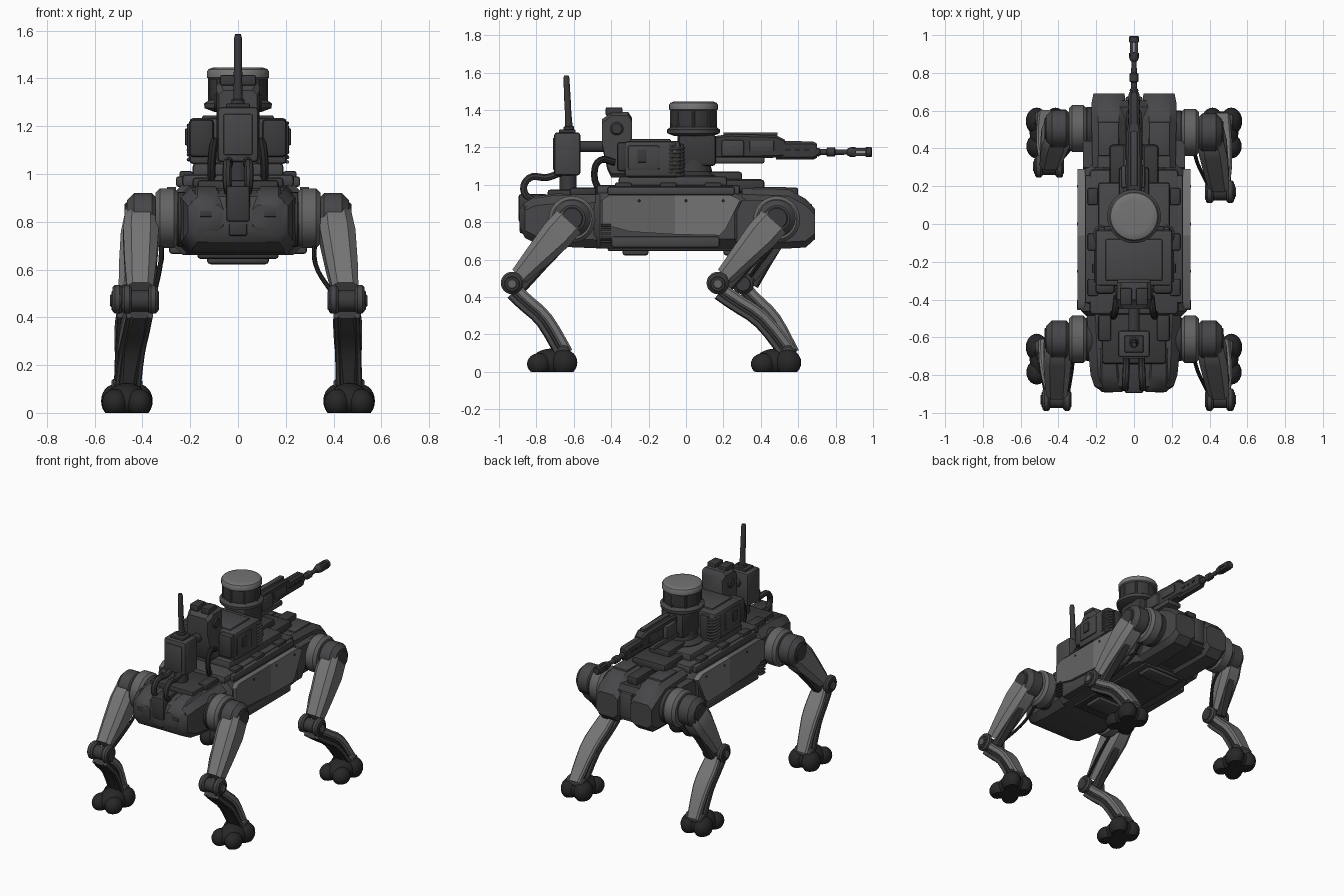
import bpy, bmesh, math
from mathutils import Vector

if "Cube" in bpy.data.objects:
    bpy.data.objects.remove(bpy.data.objects["Cube"])


def make_mat(name, v, b=1.0):
    m = bpy.data.materials.new(name)
    m.diffuse_color = (v, v, v * b, 1)
    m.use_nodes = True
    m.node_tree.nodes["Principled BSDF"].inputs["Base Color"].default_value = m.diffuse_color
    return m


LIGHT = make_mat("light_grey", 0.175)
MID = make_mat("mid_grey", 0.125)
BODY = make_mat("dark_grey", 0.062, 1.06)
DARK = make_mat("charcoal", 0.042, 1.06)
BLACK = make_mat("rubber_black", 0.02)


def finish(bm, name, mat):
    bmesh.ops.recalc_face_normals(bm, faces=bm.faces)
    for f in bm.faces:
        f.smooth = True
    for e in bm.edges:
        e.smooth = e.calc_face_angle(0) < 0.6
    me = bpy.data.meshes.new(name)
    bm.to_mesh(me)
    bm.free()
    me.materials.append(mat)
    ob = bpy.data.objects.new(name, me)
    bpy.context.collection.objects.link(ob)
    return ob


def skin(name, rings, mat):
    bm = bmesh.new()
    vs = [[bm.verts.new(p) for p in r] for r in rings]
    n = len(vs[0])
    for a, b in zip(vs, vs[1:]):
        for i in range(n):
            bm.faces.new((a[i], a[(i + 1) % n], b[(i + 1) % n], b[i]))
    bm.faces.new(vs[0])
    bm.faces.new(vs[-1])
    return finish(bm, name, mat)


def box(name, x, y, z, mat, bev=0.01):
    bm = bmesh.new()
    bmesh.ops.create_cube(bm, size=1)
    for v in bm.verts:
        v.co = [(a[0] + a[1]) / 2 + c * (a[1] - a[0]) for a, c in zip((x, y, z), v.co)]
    bmesh.ops.bevel(bm, geom=bm.edges[:], offset=bev, segments=2, profile=0.5, affect='EDGES')
    return finish(bm, name, mat)


def octagon(a0, a1, b0, b1, c):
    return [(a0 + c, b0), (a1 - c, b0), (a1, b0 + c), (a1, b1 - c),
            (a1 - c, b1), (a0 + c, b1), (a0, b1 - c), (a0, b0 + c)]


def loft(name, secs, mat):
    # sections along y: (y, x0, x1, z0, z1, chamfer)
    return skin(name, [[(a, s[0], b) for a, b in octagon(*s[1:])] for s in secs], mat)


def lathe(name, p, axis, prof, mat, seg=32):
    p, q = Vector(p), Vector(axis).to_track_quat('Z', 'Y')
    rings = [[p + q @ Vector((r * math.cos(i * math.tau / seg), r * math.sin(i * math.tau / seg), t))
              for i in range(seg)] for t, r in prof]
    return skin(name, rings, mat)


def cyl(name, p, q, r, mat, b=0.008, seg=28):
    d = Vector(q) - Vector(p)
    L = d.length
    return lathe(name, p, d, [(0, r - b), (b, r), (L - b, r), (L, r - b)], mat, seg)


def beam(name, pts, mat, off=0.0):
    # limb through (x, y, z, half width, half depth), bent in the yz plane
    rings = []
    for i, (x, y, z, w, d) in enumerate(pts):
        a, b = pts[max(i - 1, 0)], pts[min(i + 1, len(pts) - 1)]
        t = Vector((0, b[1] - a[1], b[2] - a[2])).normalized()
        n = Vector((0, -t.z, t.y))
        rings.append([Vector((x + u, y, z)) + n * (v + off) for u, v in octagon(-w, w, -d, d, min(w, d) * .45)])
    return skin(name, rings, mat)


def tube(name, pts, r, mat):
    cu = bpy.data.curves.new(name, 'CURVE')
    cu.dimensions, cu.bevel_depth, cu.bevel_resolution, cu.resolution_u = '3D', r, 2, 5
    cu.use_fill_caps = True
    sp = cu.splines.new('BEZIER')
    sp.bezier_points.add(len(pts) - 1)
    for bp, p in zip(sp.bezier_points, pts):
        bp.co = p
        bp.handle_left_type = bp.handle_right_type = 'AUTO'
    tmp = bpy.data.objects.new(name + "_path", cu)
    bpy.context.collection.objects.link(tmp)
    bpy.context.view_layer.update()
    me = bpy.data.meshes.new_from_object(tmp.evaluated_get(bpy.context.evaluated_depsgraph_get()))
    bpy.data.objects.remove(tmp)
    bm = bmesh.new()
    bm.from_mesh(me)
    return finish(bm, name, mat)


# --- torso ---
loft("rear_hull", [(-.885, -.17, .17, .76, .86, .03), (-.86, -.21, .21, .715, .905, .04), (-.80, -.23, .23, .685, .93, .04),
                   (-.70, -.24, .24, .67, .945, .045), (-.46, -.25, .25, .66, .95, .045)], BODY)
loft("main_hull", [(-.50, -.24, .24, .69, .94, .05), (-.46, -.28, .28, .66, .96, .05),
                   (.26, -.28, .28, .66, .96, .05), (.33, -.23, .23, .67, .95, .05)], BODY)
loft("front_core", [(.28, -.20, .20, .68, .96, .04), (.62, -.18, .18, .68, .93, .04),
                    (.655, -.15, .15, .70, .90, .03)], DARK)
for s, side in ((-1, "left"), (1, "right")):
    def sx(a, b):
        return tuple(sorted((a * s, b * s)))
    loft(side + "_front_shell", [(.30, *sx(.045, .22), .66, .98, .03), (.55, *sx(.045, .225), .66, .975, .035),
                                 (.64, *sx(.045, .225), .665, .925, .035), (.69, *sx(.05, .215), .71, .87, .03)], BODY)
    box(side + "_front_trim", sx(.08, .19), (.36, .54), (.965, .987), BODY, .006)
    # side armour made of two tones
    for nm, m, prof in (("rear_side_plate", MID, [(-.45, .79), (-.45, .92), (-.41, .945), (-.06, .945), (-.06, .735), (-.30, .75)]),
                        ("front_side_plate", LIGHT, [(-.06, .735), (-.06, .945), (.24, .945), (.29, .92), (.21, .76), (.18, .73)]),
                        ("wedge_side_plate", BODY, [(.23, .76), (.30, .92), (.44, .92), (.36, .76), (.32, .70), (.24, .70)])):
        x0, x1 = (.26, .298) if m != BODY else (.20, .27)
        skin(side + "_" + nm, [[(x * s, y, z) for y, z in prof] for x in (x0, x1)], m)
    box(side + "_lower_skirt", sx(.20, .288), (-.40, .18), (.665, .725), BODY, .012)
    box(side + "_deck_rail", sx(.20, .26), (-.42, .26), (.945, .99), BODY, .012)
    for i in range(5):
        box(side + "_vent", sx(.27, .301), (-.455, -.40), (.69 + i * .022, .702 + i * .022), DARK, .003)
    for y in (-.38, -.14, .10):
        box(side + "_latch", sx(.19, .245), (y, y + .09), (.97, 1.012), DARK, .008)
    for y in (-.25, 0.0, .2):
        cyl(side + "_bolt", (.29 * s, y, .915), (.303 * s, y, .915), .007, DARK, .002, 12)
    # rear armour panels
    loft(side + "_rear_panel", [(-.89, *sx(.06, .17), .77, .87, .02), (-.865, *sx(.06, .195), .73, .905, .025),
                                (-.80, *sx(.06, .20), .72, .94, .03), (-.66, *sx(.07, .20), .72, .955, .03)], BODY)
    box(side + "_rear_slot", sx(.11, .16), (-.893, -.87), (.82, .845), DARK, .003)
    box(side + "_rear_deck_lug", sx(.12, .19), (-.62, -.48), (.94, .985), DARK, .012)
box("front_nose_bar", (-.045, .045), (.60, .675), (.72, .90), BODY, .012)
box("deck_plate", (-.235, .235), (-.48, .29), (.94, 1.0), BODY, .02)
box("deck_plate_upper", (-.19, .19), (-.36, .22), (.98, 1.045), BODY, .015)
box("deck_front_hatch", (-.13, .13), (.20, .42), (.96, 1.03), DARK, .02)
box("deck_front_step", (-.08, .08), (.10, .30), (1.0, 1.07), DARK, .015)
box("deck_rear_bridge", (-.17, .17), (-.74, -.44), (.92, .975), DARK, .015)
box("deck_nose_ridge", (-.04, .04), (.38, .60), (.93, .985), DARK, .01)
box("rear_power_block", (-.05, .05), (-.895, -.74), (.80, .95), DARK, .012)
box("rear_power_foot", (-.04, .04), (-.89, -.82), (.74, .80), DARK, .012)
box("belly_pan", (-.17, .17), (-.42, .32), (.645, .68), DARK, .012)
for y0, y1 in ((-.34, -.20), (.20, .31)):
    box("belly_skid", (-.13, .13), (y0, y1), (.622, .67), BODY, .015)

# --- weapon and sensor mount ---
lathe("turret_pedestal", (0, .04, 1.0), (0, 0, 1), [(0, .14), (.05, .14), (.07, .10), (.14, .085), (.27, .085)], DARK)
box("turret_yoke", (-.085, .085), (-.04, .16), (1.10, 1.27), DARK, .02)
lathe("sensor_base", (0, .04, 1.26), (0, 0, 1), [(0, .10), (.015, .14), (.035, .142), (.05, .12)], BODY)
lathe("sensor_drum", (0, .04, 1.30), (0, 0, 1), [(0, .115), (.03, .12), (.10, .12), (.11, .11)], DARK, 40)
lathe("sensor_cap", (0, .04, 1.395), (0, 0, 1), [(0, .118), (.008, .13), (.033, .13), (.043, .124), (.049, .11), (.051, .09)], LIGHT, 40)
for i in range(8):
    a = i * math.tau / 8
    x, y = .116 * math.cos(a), .04 + .116 * math.sin(a)
    cyl("sensor_post", (x, y, 1.29), (x, y, 1.40), .009, BODY, .002, 10)

# --- gun ---
loft("gun_receiver", [(.15, -.04, .04, 1.14, 1.26, .01), (.24, -.045, .045, 1.14, 1.272, .012),
                      (.48, -.04, .04, 1.145, 1.265, .012), (.53, -.03, .03, 1.15, 1.24, .01)], DARK)
loft("gun_handguard", [(.48, -.03, .03, 1.135, 1.235, .015), (.68, -.03, .03, 1.135, 1.232, .015),
                       (.70, -.024, .024, 1.145, 1.22, .012)], DARK)
box("gun_top_rail", (-.018, .018), (.20, .49), (1.262, 1.28), BODY, .004)
box("gun_cradle", (-.055, .055), (.10, .42), (1.115, 1.15), BODY, .01)
box("gun_feed_block", (-.07, .06), (.19, .31), (1.15, 1.24), BODY, .012)
for s in (-1, 1):
    for i in range(3):
        y = .53 + i * .05
        box("gun_slot", tuple(sorted((.025 * s, .033 * s))), (y, y + .03), (1.18, 1.195), BLACK, .002)
    box("gun_side_panel", tuple(sorted((.04 * s, .048 * s))), (.34, .47), (1.18, 1.235), BODY, .003)
lathe("gun_barrel", (0, .68, 1.175), (0, 1, 0), [(0, .02), (.03, .023), (.04, .016), (.07, .016), (.075, .024),
      (.115, .024), (.12, .015), (.18, .014), (.185, .02), (.20, .026), (.225, .026), (.23, .01)], DARK, 20)
for a in range(4):
    t = math.pi / 4 + a * math.pi / 2
    x, z = .017 * math.cos(t), 1.175 + .017 * math.sin(t)
    box("muzzle_prong", (x - .01, x + .01), (.89, .98), (z - .01, z + .01), DARK, .003)
lathe("muzzle_ring", (0, .96, 1.175), (0, 1, 0), [(0, .022), (.004, .027), (.03, .027), (.034, .022)], DARK, 20)

# --- equipment boxes on the back ---
box("ammo_box", (-.205, .205), (-.33, -.03), (1.04, 1.235), BODY, .02)
box("ammo_box_lid", (-.15, .15), (-.30, -.08), (1.225, 1.245), BODY, .008)
for s in (-1, 1):
    x = tuple(sorted((.19 * s, .213 * s)))
    box("ammo_box_panel", x, (-.31, -.14), (1.08, 1.21), BODY, .01)
    box("ammo_box_latch", tuple(sorted((.20 * s, .222 * s))), (-.26, -.21), (1.12, 1.19), DARK, .005)
    box("rear_pod", tuple(sorted((.10 * s, .205 * s))), (-.37, -.31), (1.07, 1.23), DARK, .02)
    box("spring_backing", tuple(sorted((.10 * s, .16 * s))), (-.10, -.01), (1.03, 1.22), DARK, .012)
    tube("feed_spring", [(.175 * s + .033 * math.cos(k * math.pi / 3), -.055 + .045 * math.sin(k * math.pi / 3), 1.05 + k * .0034)
                         for k in range(49)], .007, MID)
loft("scope_tower", [(-.45, -.08, .08, 1.21, 1.35, .02), (-.42, -.09, .09, 1.08, 1.37, .02),
                     (-.40, -.09, .09, 1.04, 1.39, .02), (-.31, -.09, .09, 1.04, 1.39, .02), (-.29, -.08, .08, 1.20, 1.36, .02)], BODY)
for s in (-1, 1):
    cyl("scope_knob", (.08 * s, -.37, 1.30), (.10 * s, -.37, 1.30), .035, DARK)
    box("scope_cap", tuple(sorted((.01 * s, .075 * s))), (-.43, -.34), (1.37, 1.414), DARK, .008)
    tube("deck_hose", [(.09 * s, -.38, 1.12), (.10 * s, -.46, 1.13), (.11 * s, -.49, 1.05), (.11 * s, -.46, .96)], .018, BLACK)
    tube("radio_cable", [(.035 * s, -.80, .91), (.045 * s, -.865, .96), (.045 * s, -.84, 1.035), (.04 * s, -.74, 1.04),
                         (.04 * s, -.66, 1.07)], .019, DARK)
cyl("scope_link", (0, -.58, 1.205), (0, -.42, 1.205), .03, DARK)
box("radio_box", (-.085, .085), (-.705, -.565), (1.05, 1.28), BODY, .015)
box("radio_face", (-.06, .06), (-.712, -.70), (1.08, 1.25), BODY, .004)
box("radio_top", (-.05, .05), (-.68, -.59), (1.275, 1.295), DARK, .006)
cyl("radio_post", (0, -.63, .95), (0, -.63, 1.07), .045, DARK)
lathe("antenna", (0, -.625, 1.28), (0, -.05, 1), [(0, .028), (.03, .028), (.035, .02), (.12, .017), (.13, .018),
      (.29, .016), (.305, .012)], DARK, 16)

# --- legs: (name, side, hip y, knee x, knee y, foot x, ankle y, foot y) ---
LEGS = [("rear_right", 1, -.61, .455, -.93, .465, -.65, -.715), ("rear_left", -1, -.61, .41, -.93, .465, -.65, -.715),
        ("front_right", 1, .485, .455, .17, .465, .55, .482), ("front_left", -1, .505, .45, .305, .465, .56, .482)]
for nm, s, hy, kx, ky, fx, ay, fy in LEGS:
    kz = .47
    cyl(nm + "_hip_root", (.18 * s, hy, .81), (.26 * s, hy, .81), .115, DARK, .01)
    cyl(nm + "_hip_ring", (.25 * s, hy, .815), (.345 * s, hy, .815), .125, MID, .018, 40)
    cyl(nm + "_hip_drum", (.33 * s, hy, .82), (.465 * s, hy, .82), .10, BODY, .03, 36)
    cyl(nm + "_hip_cap", (.455 * s, hy, .82), (.475 * s, hy, .82), .06, DARK, .006)

    def thigh(t, w, d):
        return ((.405 + (kx - .405) * t) * s, hy + (ky - hy) * t, .82 + (kz - .82) * t, w, d)
    beam(nm + "_thigh", [thigh(-.12, .04, .05), thigh(.0, .066, .085), thigh(.25, .074, .088), thigh(.6, .066, .068),
                         thigh(.88, .055, .05)], LIGHT)
    beam(nm + "_thigh_spine", [thigh(.2, .035, .03), thigh(.6, .035, .025), thigh(.95, .03, .025)], DARK, .055)
    tube(nm + "_thigh_cable", [(.32 * s, hy, .72), (.325 * s, hy + (ky - hy) * .4, .62), ((kx - .06) * s, ky + .03, .50)], .01, BLACK)
    # knee joint
    cyl(nm + "_knee_axle", ((kx - .08) * s, ky, kz), ((kx + .08) * s, ky, kz), .045, DARK)
    for o in (-.055, .055):
        cyl(nm + "_knee_disc", ((kx + o - .02) * s, ky, kz + .005), ((kx + o + .02) * s, ky, kz + .005), .06, BODY, .01)
    cyl(nm + "_knee_bolt", ((kx + .07) * s, ky, kz), ((kx + .086) * s, ky, kz), .026, MID, .004)

    # curved shin with a light front plate and a dark rear strut
    def shin(f, z, w, d):
        return ((kx + (fx - kx) * f) * s, ky + (ay - ky) * f, z, w, d)
    shape = [(.03, .43), (.16, .395), (.32, .355), (.48, .318), (.62, .275), (.76, .215), (.89, .15), (1.0, .095)]
    widths = (.05, .056, .06, .06, .058, .052, .047, .042)
    beam(nm + "_shin_plate", [shin(f, z, w, .024) for (f, z), w in zip(shape, widths)], LIGHT, .024)
    beam(nm + "_shin_strut", [shin(f, z, w * .75, .028) for (f, z), w in zip(shape, widths)], DARK, -.02)
    for o in (-.045, .045):
        beam(nm + "_shin_rail", [(x + o, y, z, w, d) for x, y, z, w, d in [shin(f, z, .01, .015) for f, z in shape]], BODY, -.03)
    # ankle and paw
    cyl(nm + "_ankle", ((fx - .065) * s, ay - .005, .105), ((fx + .065) * s, ay - .005, .105), .036, BODY)
    bm = bmesh.new()
    for dx, dy, rx, ry, rz, cz in ((-.05, -.07, .055, .065, .058, .042), (.05, -.07, .055, .065, .058, .042),
                                   (-.05, .062, .058, .072, .07, .05), (.05, .062, .058, .072, .07, .05),
                                   (0, 0, .088, .115, .075, .05)):
        r = bmesh.ops.create_uvsphere(bm, u_segments=20, v_segments=12, radius=1)
        for v in r['verts']:
            c = v.co
            v.co = (fx * s + dx + c.x * rx, fy + dy + c.y * ry, max(0, cz + c.z * rz))
    finish(bm, nm + "_paw", BLACK)
